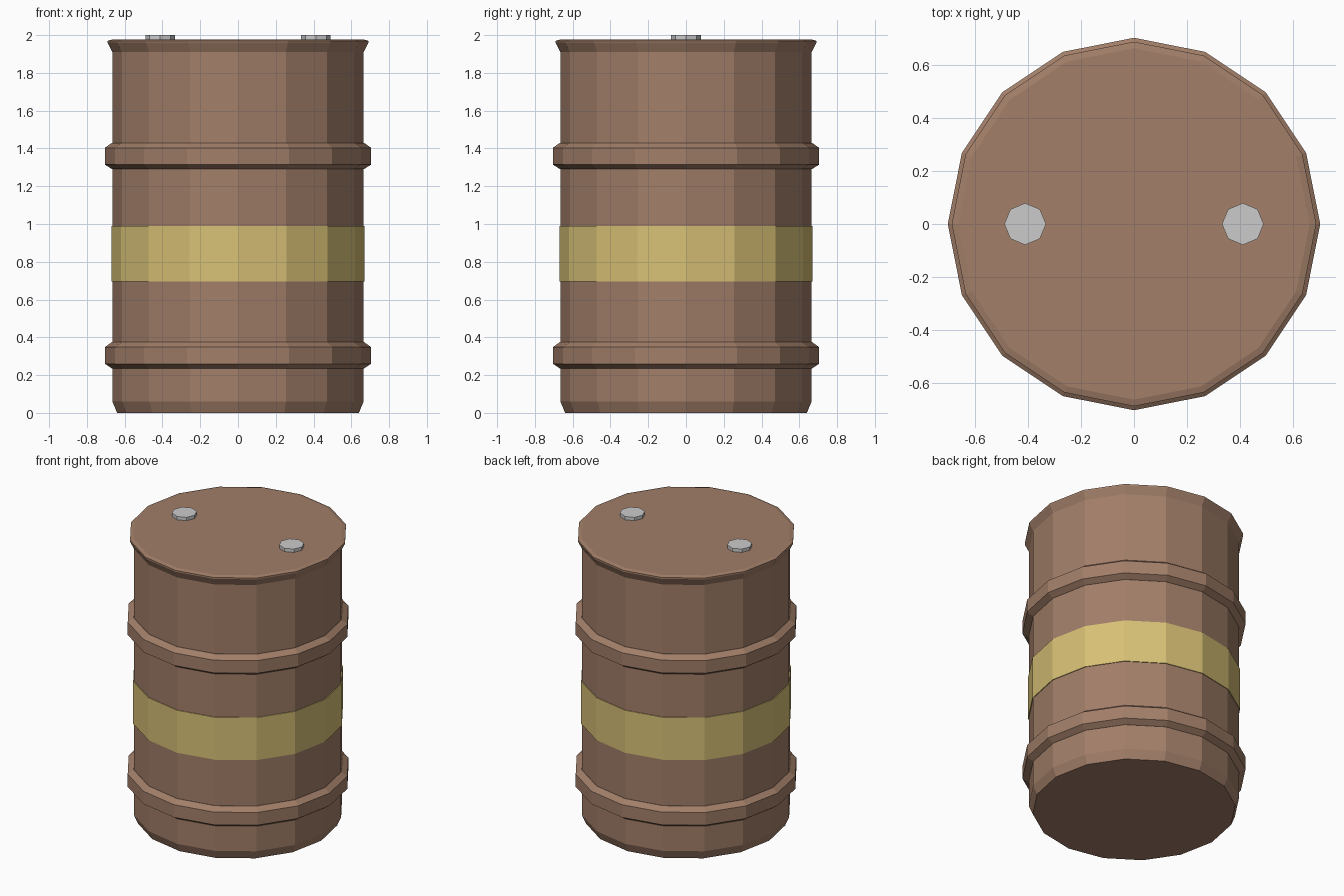
import bpy, bmesh
from math import cos, sin, tau

if "Cube" in bpy.data.objects:
    bpy.data.objects.remove(bpy.data.objects["Cube"])


def material(name, rgb):
    m = bpy.data.materials.new(name)
    m.diffuse_color = (*rgb, 1)
    m.use_nodes = True
    m.node_tree.nodes["Principled BSDF"].inputs["Base Color"].default_value = m.diffuse_color
    return m


def lathe(name, profile, sides, mat=None, loc=(0, 0, 0), capped=True):
    """Revolve (radius, z) points around z; closed loop if not capped."""
    bm = bmesh.new()
    rings = [[bm.verts.new((r * cos(tau * i / sides), r * sin(tau * i / sides), z))
              for i in range(sides)] for r, z in profile]
    pairs = list(zip(rings, rings[1:]))
    if not capped:
        pairs.append((rings[-1], rings[0]))
    for a, b in pairs:
        for i in range(sides):
            j = (i + 1) % sides
            bm.faces.new((a[i], a[j], b[j], b[i]))
    if capped:
        bm.faces.new(rings[0][::-1])
        bm.faces.new(rings[-1])
    bmesh.ops.recalc_face_normals(bm, faces=bm.faces[:])
    mesh = bpy.data.meshes.new(name)
    bm.to_mesh(mesh)
    bm.free()
    ob = bpy.data.objects.new(name, mesh)
    ob.location = loc
    if mat:
        mesh.materials.append(mat)
    bpy.context.collection.objects.link(ob)
    return ob


rust = material("rust_brown", (0.36, 0.21, 0.14))
yellow = material("yellow_paint", (0.68, 0.53, 0.18))

# Drum body with chamfered foot and flared top rim
lathe("drum_body", [(0.64, 0), (0.665, 0.06), (0.665, 1.91), (0.69, 1.96),
                    (0.69, 1.97), (0.665, 1.977)], 16, rust)

# Raised hoops
for name, z in (("lower_hoop", 0.305), ("upper_hoop", 1.36)):
    lathe(name, [(0.65, z - 0.07), (0.667, z - 0.07), (0.705, z - 0.045),
                 (0.705, z + 0.043), (0.667, z + 0.07), (0.65, z + 0.07)],
          16, rust, capped=False)

# Painted stripe
lathe("painted_stripe", [(0.65, 0.695), (0.67, 0.695), (0.67, 0.99), (0.65, 0.99)],
      16, yellow, capped=False)

# Bung caps on the lid
for name, x in (("left_bung", -0.412), ("right_bung", 0.412)):
    lathe(name, [(0.079, 1.96), (0.079, 2.0)], 8, loc=(x, 0, 0))
